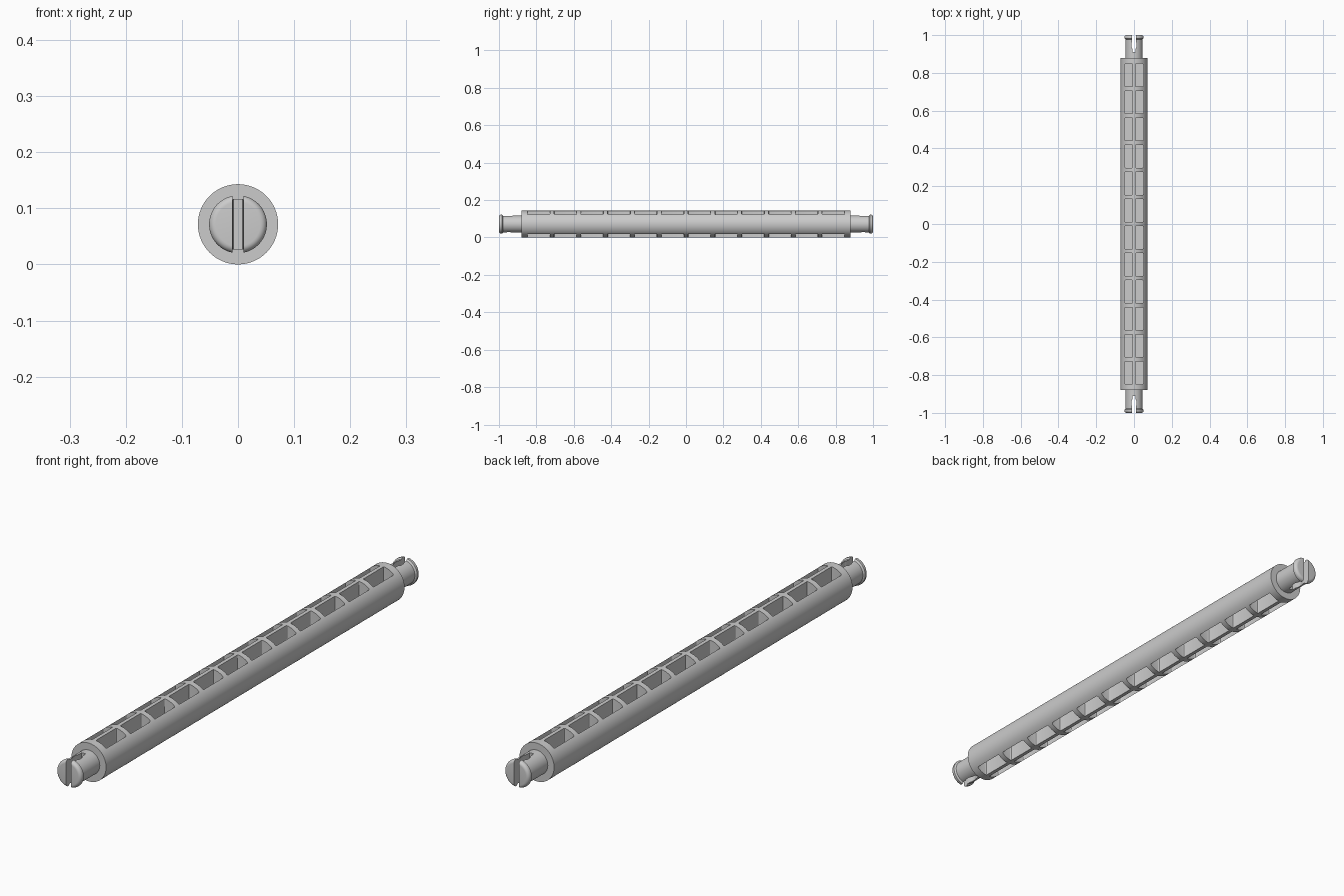
import bpy, bmesh, math
from mathutils import Matrix

if "Cube" in bpy.data.objects:
    bpy.data.objects.remove(bpy.data.objects["Cube"])

R = 0.0715          # body radius, also the height of the axis
SEG = 64


def new_object(name, bm):
    bmesh.ops.recalc_face_normals(bm, faces=bm.faces[:])
    mesh = bpy.data.meshes.new(name)
    bm.to_mesh(mesh)
    bm.free()
    ob = bpy.data.objects.new(name, mesh)
    bpy.context.collection.objects.link(ob)
    return ob


def lathe(name, profile):
    """Solid of revolution about the y axis; profile is (radius, y)."""
    bm = bmesh.new()
    rings = []
    for r, y in profile:
        rings.append([bm.verts.new((r * math.cos(2 * math.pi * i / SEG), y,
                                    R + r * math.sin(2 * math.pi * i / SEG)))
                      for i in range(SEG)])
    for a, b in zip(rings, rings[1:]):
        for i in range(SEG):
            j = (i + 1) % SEG
            bm.faces.new((a[i], a[j], b[j], b[i]))
    bm.faces.new(rings[0])
    bm.faces.new(rings[-1])
    return new_object(name, bm)


def prism(bm, outline, z0, z1):
    """Vertical prism from an (x, y) outline."""
    low = [bm.verts.new((x, y, z0)) for x, y in outline]
    high = [bm.verts.new((x, y, z1)) for x, y in outline]
    bm.faces.new(low)
    bm.faces.new(high)
    n = len(outline)
    for i in range(n):
        j = (i + 1) % n
        bm.faces.new((low[i], low[j], high[j], high[i]))


def rounded_rect(cx, cy, w, h, r, steps=3):
    pts = []
    for k, (sx, sy) in enumerate([(1, 1), (-1, 1), (-1, -1), (1, -1)]):
        for s in range(steps + 1):
            a = math.pi / 2 * (k + s / steps)
            pts.append((cx + sx * (w / 2 - r) + r * math.cos(a),
                        cy + sy * (h / 2 - r) + r * math.sin(a)))
    return pts


def cut(ob, cutter):
    cutter.hide_render = True
    mod = ob.modifiers.new("cut", 'BOOLEAN')
    mod.operation = 'DIFFERENCE'
    mod.solver = 'EXACT'
    mod.object = cutter
    bpy.ops.object.select_all(action='DESELECT')
    bpy.context.view_layer.objects.active = ob
    ob.select_set(True)
    bpy.ops.object.modifier_apply(modifier=mod.name)
    bpy.data.objects.remove(cutter)
    bpy.ops.object.shade_smooth_by_angle(angle=math.radians(30))


# Main bar with two columns of twelve pockets, above and below a middle web
bar = lathe("bar", [(R, -0.88), (R, 0.88)])
bm = bmesh.new()
for i in range(12):
    y = (i - 5.5) * 0.1433
    for x in (-0.028, 0.028):
        outline = rounded_rect(x, y, 0.042, 0.121, 0.004)
        prism(bm, outline, R + 0.008, R + 0.1)
        prism(bm, outline, R - 0.1, R - 0.008)
cut(bar, new_object("pocket_cutter", bm))

# Split snap pins with a domed lip, one at each end
right_side = [(0.010, 1.02), (0.010, 0.965), (0.014, 0.955), (0.014, 0.94),
              (0.009, 0.928), (0.008, 0.91)]
slot = right_side + [(-x, y) for x, y in reversed(right_side)]
lip = [(0.0395 + 0.012 * math.cos(a), 0.988 + 0.012 * math.sin(a))
       for a in [math.pi / 2 * k / 6 for k in range(7)]]
for name, s in (("front_pin", -1), ("back_pin", 1)):
    profile = [(0.0455, 0.875), (0.0455, 0.978), (0.0515, 0.983)] + lip
    pin = lathe(name, [(r, s * y) for r, y in profile])
    bm = bmesh.new()
    prism(bm, [(x, s * y) for x, y in slot], R - 0.1, R + 0.1)
    cut(pin, new_object("slot_cutter", bm))
